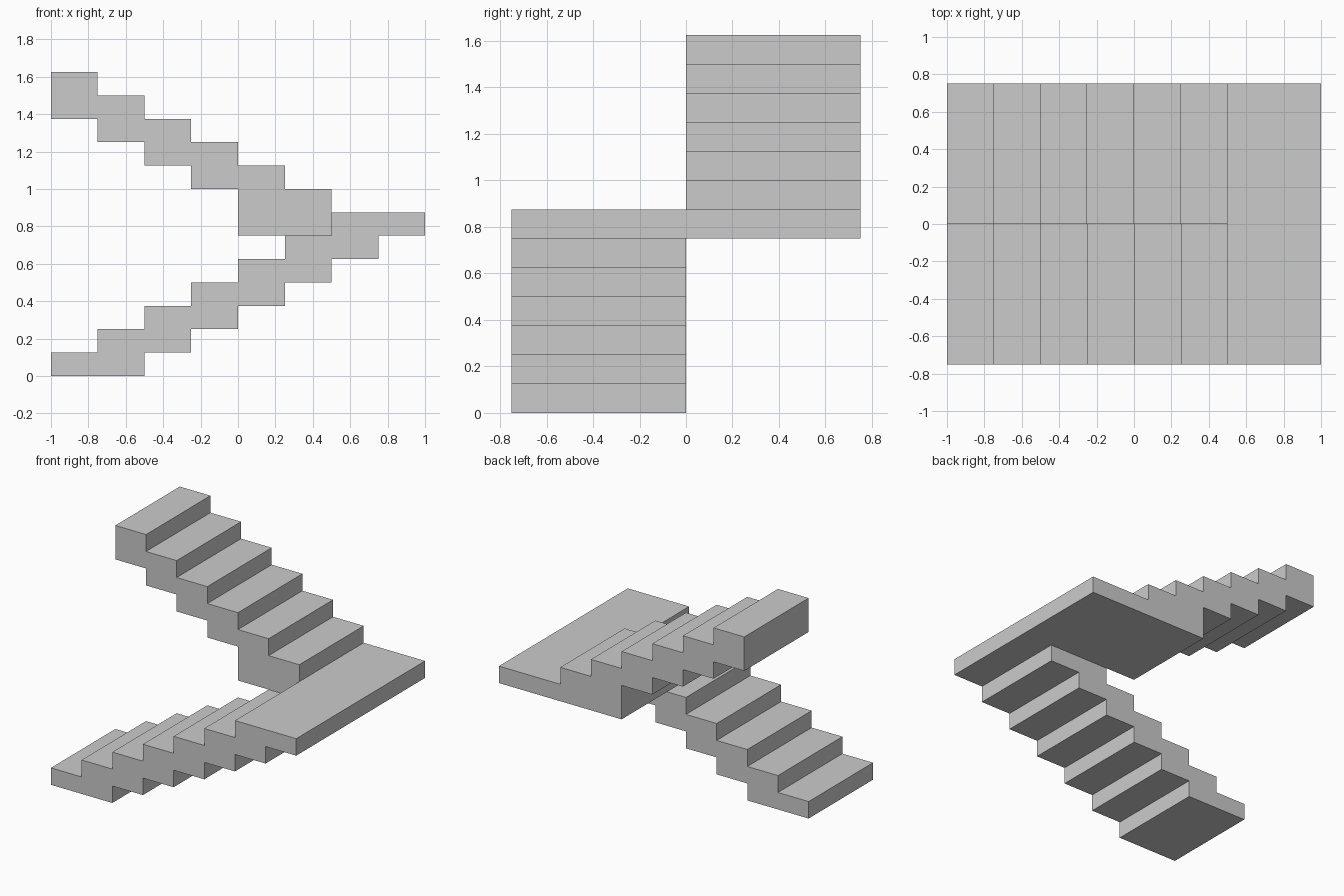
import bpy, bmesh, math

if "Cube" in bpy.data.objects:
    bpy.data.objects.remove(bpy.data.objects["Cube"])

GOING, RISE, WIDTH = 0.25, 0.125, 0.75
STEPS = 6

# Solid blocks as (tread column, side, riser row); side 0 = front, 1 = back
blocks = set()


def fill(col, side, low, high):
    blocks.update((col, side, row) for row in range(low, high))


# Lower flight climbs to the right, two risers thick, with a flat foot
for i in range(STEPS):
    fill(i, 0, max(0, i - 1), i + 1)

# Landing spans both flights, with one stepped support under the front half
for col in (6, 7):
    for side in (0, 1):
        fill(col, side, 6, 7)
fill(6, 0, 5, 6)

# Upper flight climbs back to the left, with a flat-bottomed start
for i in range(STEPS):
    fill(5 - i, 1, 6 if i < 2 else 6 + i, 8 + i)

# Skin only the exposed block sides, so the stair is one closed shell
bm = bmesh.new()
verts = {}


def vert(p):
    if p not in verts:
        verts[p] = bm.verts.new((p[0] * GOING - 1, (p[1] - 1) * WIDTH, p[2] * RISE))
    return verts[p]


for block in sorted(blocks):
    for axis in range(3):
        b, c = (axis + 1) % 3, (axis + 2) % 3
        for end in (0, 1):
            neighbour = list(block)
            neighbour[axis] += 2 * end - 1
            if tuple(neighbour) in blocks:
                continue
            corners = []
            for u, v in ((0, 0), (1, 0), (1, 1), (0, 1)):
                p = list(block)
                p[axis] += end
                p[b] += u
                p[c] += v
                corners.append(vert(tuple(p)))
            bm.faces.new(corners if end else corners[::-1])

# Merge coplanar block sides into clean flat faces
bmesh.ops.dissolve_limit(bm, angle_limit=math.radians(1), verts=bm.verts[:], edges=bm.edges[:])

mesh = bpy.data.meshes.new("staircase")
bm.to_mesh(mesh)
bm.free()
staircase = bpy.data.objects.new("staircase", mesh)
bpy.context.collection.objects.link(staircase)
